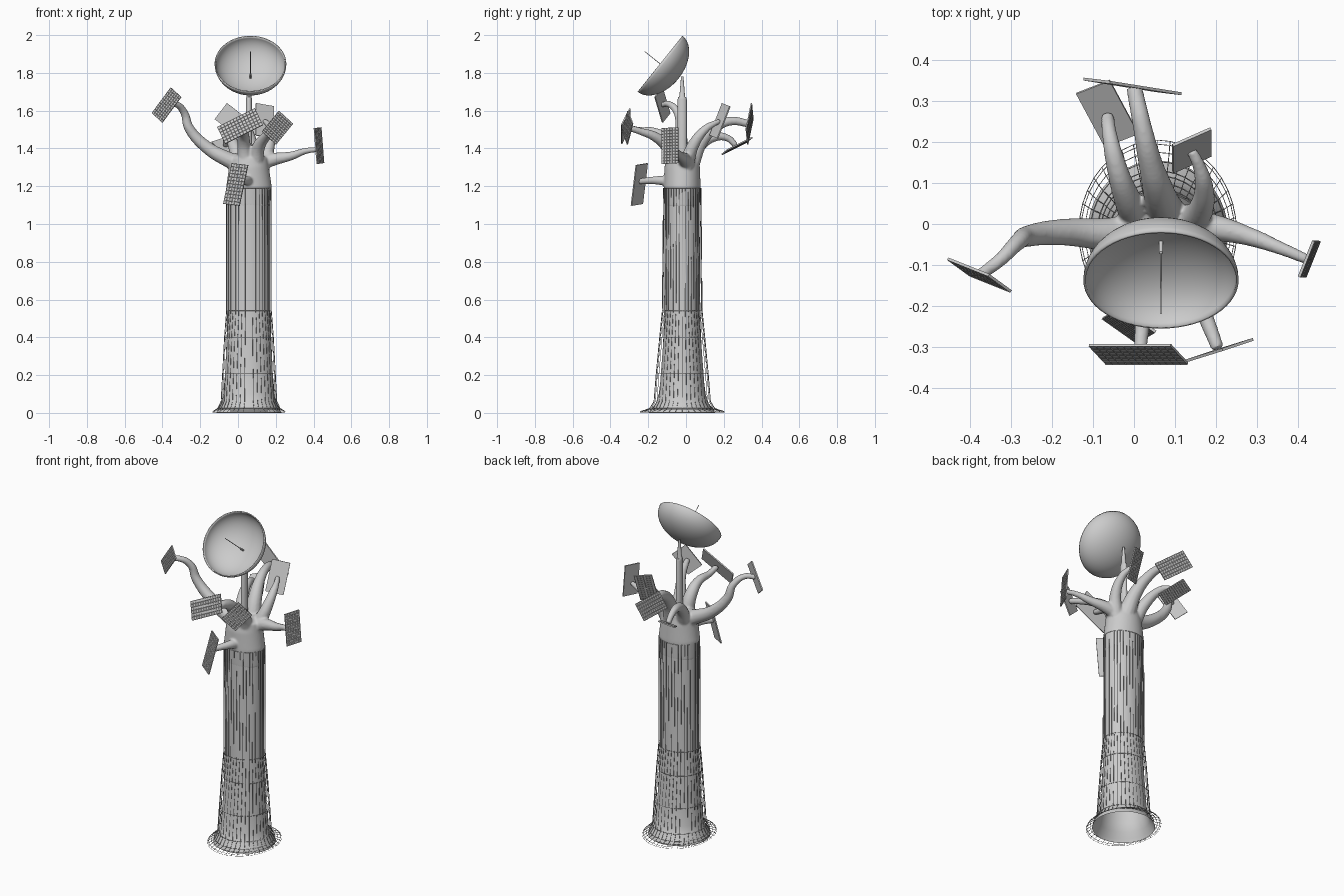
import bpy, bmesh, math
from mathutils import Vector, Matrix

if "Cube" in bpy.data.objects:
    bpy.data.objects.remove(bpy.data.objects["Cube"])

CX, CY = 0.058, -0.02  # tower axis


def finish(name, bm, smooth=True):
    bmesh.ops.recalc_face_normals(bm, faces=bm.faces)
    me = bpy.data.meshes.new(name)
    bm.to_mesh(me)
    bm.free()
    ob = bpy.data.objects.new(name, me)
    bpy.context.collection.objects.link(ob)
    for p in me.polygons:
        p.use_smooth = smooth
    return ob


def loft(name, rings, n=40, caps=True, mat=Matrix()):
    """Stack of elliptical rings (z, rx, ry)."""
    bm = bmesh.new()
    loops = []
    for z, rx, ry in rings:
        loops.append([bm.verts.new(mat @ Vector((rx * math.cos(t), ry * math.sin(t), z)))
                      for t in (2 * math.pi * i / n for i in range(n))])
    for a, b in zip(loops, loops[1:]):
        for i in range(n):
            j = (i + 1) % n
            bm.faces.new((a[i], a[j], b[j], b[i]))
    if caps:
        bm.faces.new(loops[0])
        bm.faces.new(loops[-1])
    return finish(name, bm)


def sharpen(ob, angle=40):
    bpy.ops.object.select_all(action='DESELECT')
    ob.select_set(True)
    bpy.context.view_layer.objects.active = ob
    bpy.ops.object.shade_smooth_by_angle(angle=math.radians(angle))


axis = Matrix.Translation((CX, CY, 0))

# Hollow flared trunk
loft("trunk", [(0, .172, .175), (.02, .165, .165), (.05, .148, .14), (.1, .136, .124), (.21, .126, .11),
               (.4, .118, .1), (.54, .114, .094), (1.19, .113, .092)], caps=False, mat=axis)

# Thin wire cage around the trunk
cage = loft("wire_cage", [(.004, .193, .225), (.01, .188, .215), (.016, .178, .195), (.025, .165, .172),
                          (.06, .148, .15), (.21, .14, .138), (.4, .13, .12), (.54, .119, .106),
                          (1.19, .119, .1)], caps=False, mat=axis)
w = cage.modifiers.new("wires", 'WIREFRAME')
w.thickness = .003
w.use_even_offset = False

# Crown body with branches: (path points), (start radius, end radius)
crown = loft("crown", [(1.09, .114, .092), (1.2, .12, .097), (1.3, .106, .094), (1.35, .1, .085),
                       (1.375, .06, .05)], mat=axis)
branches = [
    ([(.03, -.02, 1.31), (-.06, -.025, 1.345), (-.17, -.02, 1.41), (-.26, -.03, 1.51),
      (-.285, -.045, 1.59), (-.33, -.09, 1.635), (-.377, -.125, 1.63)], .05, .015),
    ([(.1, 0, 1.32), (.2, -.01, 1.345), (.28, -.03, 1.36), (.36, -.06, 1.387), (.425, -.087, 1.395)], .045, .013),
    ([(.04, -.05, 1.31), (.03, -.1, 1.44), (.03, -.17, 1.485), (.02, -.25, 1.495), (.015, -.315, 1.515)], .045, .016),
    ([(.09, -.05, 1.31), (.11, -.1, 1.41), (.15, -.17, 1.465), (.18, -.24, 1.49), (.205, -.305, 1.51)], .045, .016),
    ([(.06, -.04, 1.22), (.05, -.12, 1.23), (.02, -.19, 1.23), (-.012, -.245, 1.225)], .035, .016),
    ([(.01, .01, 1.31), (-.02, .07, 1.41), (-.045, .15, 1.46), (-.06, .22, 1.455), (-.065, .265, 1.415)], .042, .016),
    ([(.08, .02, 1.31), (.06, .08, 1.44), (.04, .15, 1.51), (.02, .24, 1.545), (0, .335, 1.53)], .05, .02),
    ([(.13, 0, 1.31), (.165, .04, 1.42), (.17, .1, 1.5), (.158, .145, 1.53), (.14, .18, 1.545)], .042, .013),
]
parts = [crown]
for pts, r0, r1 in branches:
    cu = bpy.data.curves.new("branch", 'CURVE')
    cu.dimensions = '3D'
    cu.bevel_depth = 1
    cu.bevel_resolution = 4
    cu.resolution_u = 8
    cu.use_fill_caps = True
    sp = cu.splines.new('BEZIER')
    sp.bezier_points.add(len(pts) - 1)
    for i, (bp, p) in enumerate(zip(sp.bezier_points, pts)):
        bp.co = p
        bp.handle_left_type = bp.handle_right_type = 'AUTO'
        bp.radius = r1 + (r0 - r1) * (1 - i / (len(pts) - 1)) ** 1.6
    ob = bpy.data.objects.new("branch", cu)
    bpy.context.collection.objects.link(ob)
    parts.append(ob)
bpy.ops.object.select_all(action='DESELECT')
for ob in parts:
    ob.select_set(True)
bpy.context.view_layer.objects.active = crown
bpy.ops.object.convert(target='MESH')
bpy.ops.object.join()
bm = bmesh.new()
bm.from_mesh(crown.data)
bmesh.ops.remove_doubles(bm, verts=bm.verts, dist=.0001)
bm.to_mesh(crown.data)
bm.free()
crown.name = "crown_and_branches"
m = crown.modifiers.new("fuse", 'REMESH')
m.mode = 'VOXEL'
m.voxel_size = .006
m.use_smooth_shade = True
m = crown.modifiers.new("soften", 'SMOOTH')
m.factor = .5
m.iterations = 6


def panel(name, c, u, v):
    """Thin slab with a grid of recessed cells on its outward side."""
    c, u, v = Vector(c), Vector(u), Vector(v)
    n = u.cross(v).normalized()
    if n.dot(c - Vector((CX, CY, 1.4))) < 0:
        v, n = -v, -n
    bm = bmesh.new()
    nu, nv = 12, 6
    mat = Matrix((u, v, n)).transposed().to_4x4()
    mat.translation = c
    bmesh.ops.create_grid(bm, x_segments=nu, y_segments=nv, size=.5, matrix=mat)
    front = bm.faces[:]
    edge = [e for e in bm.edges if e.is_boundary]
    # slab sides and back
    side = bmesh.ops.extrude_edge_only(bm, edges=edge)["geom"]
    vs = [g for g in side if isinstance(g, bmesh.types.BMVert)]
    bmesh.ops.translate(bm, verts=vs, vec=-n * .007)
    bmesh.ops.contextual_create(bm, geom=[e for e in bm.edges if e.is_boundary])
    bmesh.ops.recalc_face_normals(bm, faces=bm.faces)
    bmesh.ops.inset_individual(bm, faces=front, thickness=.0016, depth=-.0015)
    finish(name, bm, False)


# Panels: centre, long edge, short edge
for name, c, u, v in [
    ("panel_far_left", (-.38, -.128, 1.63), (.1, -.04, .135), (.055, -.04, -.05)),
    ("panel_far_right", (.432, -.087, 1.415), (-.015, 0, .19), (.035, .088, .005)),
    ("panel_front", (.01, -.322, 1.52), (.2, 0, .1), (.042, -.045, -.088)),
    ("panel_front_right", (.21, -.312, 1.51), (.09, .028, .11), (.075, .025, -.068)),
    ("panel_front_low", (-.014, -.25, 1.21), (-.045, -.026, -.215), (.085, -.06, -.01)),
    ("panel_back_left", (-.065, .272, 1.41), (.07, -.13, -.065), (.082, .032, .026)),
    ("panel_back", (-.003, .34, 1.53), (.175, -.028, -.135), (-.065, .008, -.085)),
    ("panel_back_right", (.14, .183, 1.545), (0, .066, .17), (.093, .041, -.016)),
]:
    panel(name, c, u, v)

# Mast with tapered tip
sharpen(loft("mast", [(1.33, .018, .024), (1.66, .016, .024), (1.672, .014, .021), (1.674, .013, .015),
                      (1.75, .008, .009), (1.78, .006, .006)], n=20, mat=axis))

# Dish tilted forward and up
aim = Vector((0, -.78, .625)).normalized()
tilt = aim.to_track_quat('Z', 'Y').to_matrix().to_4x4()
tilt.translation = (.066, -.137, 1.848)
R, D = .19, .125
dish = loft("dish", [(-D * math.cos(a), R * math.sin(a), R * math.sin(a))
                     for a in (math.pi / 2 * max(i, .15) / 14 for i in range(15))], n=56, mat=tilt)
bm = bmesh.new()
bm.from_mesh(dish.data)
bm.faces.ensure_lookup_table()
bmesh.ops.delete(bm, geom=[f for f in bm.faces if abs(f.normal.dot(aim)) > .99
                           and (f.calc_center_median() - tilt.translation).dot(aim) > -.01],
                 context='FACES_ONLY')
bm.to_mesh(dish.data)
bm.free()
s = dish.modifiers.new("shell", 'SOLIDIFY')
s.thickness = .006
s.offset = -1

# Feed antenna in the dish
sharpen(loft("antenna", [(-D, .005, .005), (-.085, .005, .005), (-.082, .0022, .0022), (.105, .0015, .0015)],
             n=12, mat=tilt))
